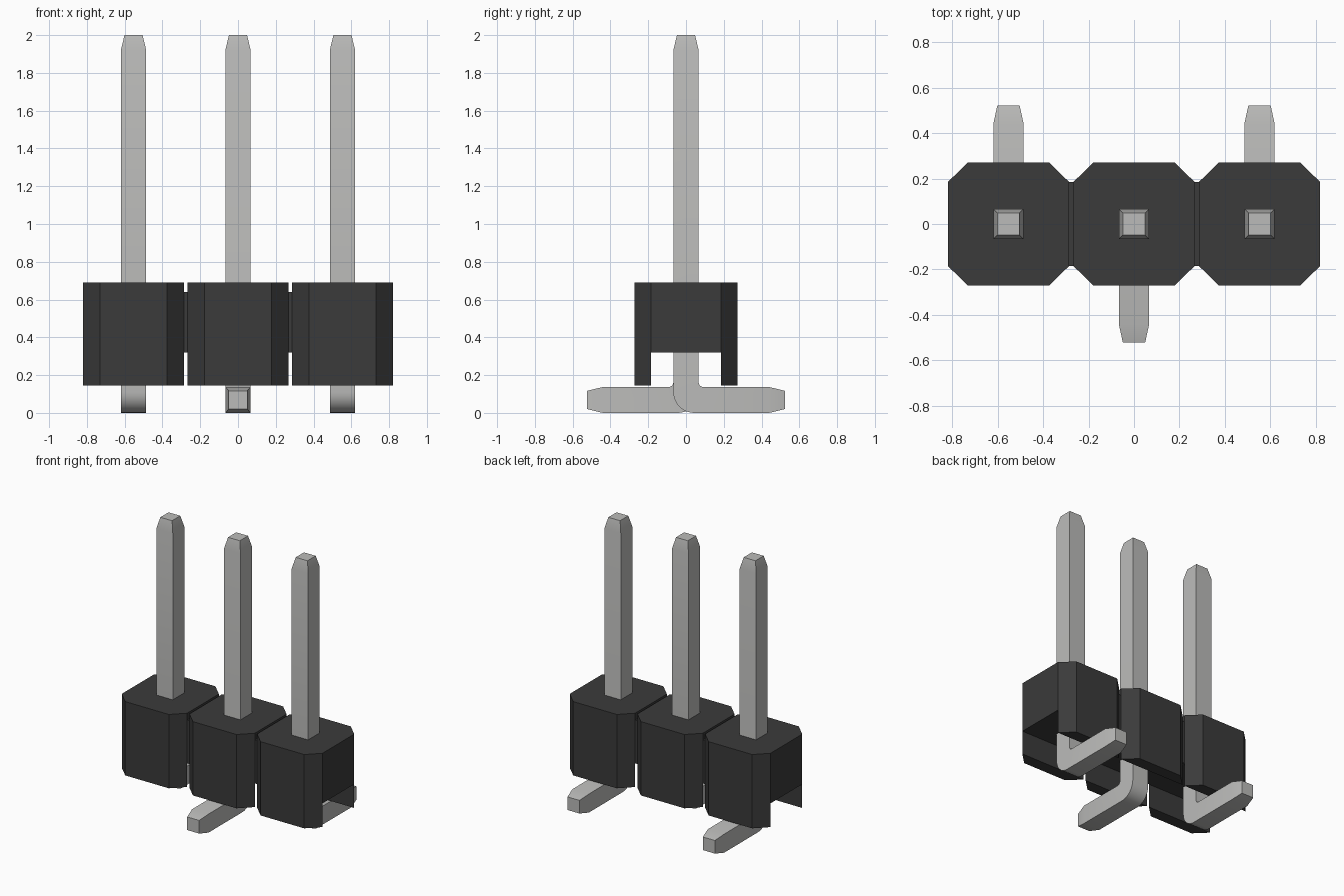
import bpy, bmesh, math

cube = bpy.data.objects.get("Cube")
if cube:
    bpy.data.objects.remove(cube, do_unlink=True)

PITCH = 0.553


def material(name, grey, rough, tint=1.0):
    m = bpy.data.materials.new(name)
    m.use_nodes = True
    col = (grey, grey, grey * tint, 1)
    m.diffuse_color = col
    bsdf = m.node_tree.nodes["Principled BSDF"]
    bsdf.inputs["Base Color"].default_value = col
    bsdf.inputs["Roughness"].default_value = rough
    return m


black = material("black plastic", 0.043, 0.6)
metal = material("grey metal", 0.5, 0.4, 0.98)


def build(name, verts, faces, mat, x=0.0, smooth=False):
    bm = bmesh.new()
    vs = [bm.verts.new(v) for v in verts]
    for f in faces:
        bm.faces.new([vs[i] for i in f])
    # merge coplanar strips and orient outwards
    bmesh.ops.dissolve_limit(bm, angle_limit=0.001, verts=bm.verts, edges=bm.edges)
    bmesh.ops.recalc_face_normals(bm, faces=bm.faces)
    mesh = bpy.data.meshes.new(name)
    bm.to_mesh(mesh)
    bm.free()
    mesh.materials.append(mat)
    ob = bpy.data.objects.new(name, mesh)
    ob.location.x = x
    bpy.context.collection.objects.link(ob)
    if smooth:
        bpy.ops.object.select_all(action='DESELECT')
        ob.select_set(True)
        bpy.context.view_layer.objects.active = ob
        bpy.ops.object.shade_smooth_by_angle(angle=math.radians(30))
    return ob


def housing(name, x):
    """Octagonal block with a channel running underneath along x."""
    yo, yi, z0, z1, z2 = 0.272, 0.185, 0.145, 0.32, 0.69
    prof = [(-yo, z0), (-yi, z0), (-yi, z1), (yi, z1), (yi, z0),
            (yo, z0), (yo, z2), (yi, z2), (-yi, z2), (-yo, z2)]
    n = len(prof)
    verts = []
    for side in (-1, 1):
        for y, z in prof:
            # outer points sit further in, forming the chamfered corners
            verts.append((side * (0.178 if abs(y) == yo else 0.267), y, z))
    faces = [(i, (i + 1) % n, (i + 1) % n + n, i + n) for i in range(n)]
    for end in ((0, 1, 2, 8, 9), (2, 3, 7, 8), (3, 4, 5, 6, 7)):
        faces += [end, tuple(i + n for i in end)]
    build(name, verts, faces, black, x)


def pin(name, x, s):
    """Square pin with tapered ends, bent towards s along y."""
    h, t, ro, ri, steps = 0.067, 0.137, 0.11, 0.025, 8
    # each section: outer (y, z), inner (y, z), half width
    rows = [((-0.048, 2.0), (0.048, 2.0), 0.048),
            ((-h, 1.92), (h, 1.92), h)]
    for k in range(steps + 1):
        a = math.pi / 2 * k / steps
        c, d = math.cos(a), math.sin(a)
        rows.append(((-h + ro - ro * c, ro - ro * d),
                     (h + ri - ri * c, t + ri - ri * d), h))
    rows += [((0.44, 0), (0.44, t), h),
             ((0.523, 0.02), (0.523, t - 0.02), 0.049)]
    verts, faces = [], []
    for o, i, w in rows:
        verts += [(-w, s * o[0], o[1]), (w, s * o[0], o[1]),
                  (w, s * i[0], i[1]), (-w, s * i[0], i[1])]
    for r in range(len(rows) - 1):
        b = 4 * r
        for j in range(4):
            q = (j + 1) % 4
            faces.append((b + j, b + q, b + q + 4, b + j + 4))
    last = 4 * (len(rows) - 1)
    faces += [(0, 1, 2, 3), tuple(last + j for j in range(4))]
    build(name, verts, faces, metal, x, smooth=True)


def web(name, x):
    """Thin strip joining two neighbouring blocks."""
    w = PITCH / 2 - 0.267
    verts = [(a * w, b * 0.185, z) for z in (0.32, 0.64)
             for a, b in ((-1, -1), (1, -1), (1, 1), (-1, 1))]
    faces = [(0, 1, 2, 3), (4, 5, 6, 7)]
    faces += [(j, (j + 1) % 4, (j + 1) % 4 + 4, j + 4) for j in range(4)]
    build(name, verts, faces, black, x)


# outer pins bend to the back, the middle one to the front
for label, i, bend in (("right", -1, 1), ("middle", 0, -1), ("left", 1, 1)):
    housing(label + "_housing", i * PITCH)
    pin(label + "_pin", i * PITCH, bend)
for label, i in (("right", -0.5), ("left", 0.5)):
    web(label + "_web", i * PITCH)
